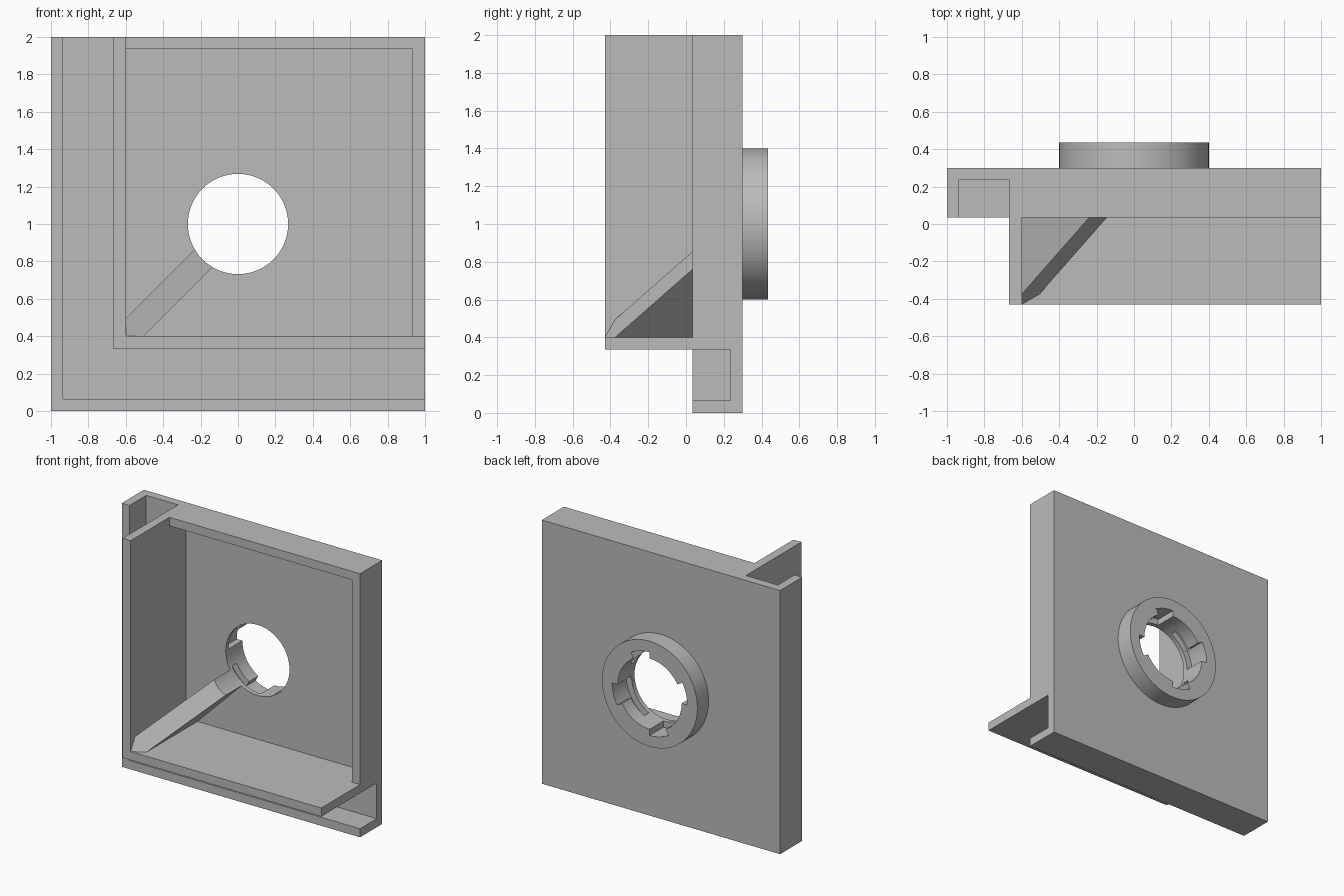
import bpy, bmesh, math
from mathutils import Vector

if "Cube" in bpy.data.objects:
    bpy.data.objects.remove(bpy.data.objects["Cube"])

grey = bpy.data.materials.new("plain grey")
grey.diffuse_color = (0.5, 0.5, 0.5, 1)
grey.use_nodes = True
grey.node_tree.nodes["Principled BSDF"].inputs["Base Color"].default_value = grey.diffuse_color


def prism(name, base, offset):
    """Closed solid: polygon of 3D points swept along an offset."""
    bm = bmesh.new()
    face = bm.faces.new([bm.verts.new(p) for p in base])
    swept = bmesh.ops.extrude_face_region(bm, geom=[face])["geom"]
    bmesh.ops.translate(bm, vec=Vector(offset),
                        verts=[v for v in swept if isinstance(v, bmesh.types.BMVert)])
    bmesh.ops.recalc_face_normals(bm, faces=bm.faces)
    mesh = bpy.data.meshes.new(name)
    bm.to_mesh(mesh)
    bm.free()
    ob = bpy.data.objects.new(name, mesh)
    bpy.context.collection.objects.link(ob)
    mesh.materials.append(grey)
    return ob


def front_shape(name, xz, y0, y1):
    return prism(name, [(x, y0, z) for x, z in xz], (0, y1 - y0, 0))


def box(name, x0, x1, y0, y1, z0, z1):
    return front_shape(name, [(x0, z0), (x1, z0), (x1, z1), (x0, z1)], y0, y1)


def arc(r, a0, a1, n):
    return [(r * math.cos(math.radians(a0 + (a1 - a0) * i / n)),
             1 + r * math.sin(math.radians(a0 + (a1 - a0) * i / n))) for i in range(n + 1)]


def disc(name, r, y0, y1):
    return front_shape(name, arc(r, 0, 360, 72)[:-1], y0, y1)


def sector(name, r0, r1, a0, a1, y0, y1):
    return front_shape(name, arc(r0, a0, a1, 8) + arc(r1, a1, a0, 8), y0, y1)


def combine(target, tool, operation):
    mod = target.modifiers.new(tool.name, "BOOLEAN")
    mod.operation, mod.object, mod.solver = operation, tool, "EXACT"
    bpy.context.view_layer.objects.active = target
    bpy.ops.object.modifier_apply(modifier=mod.name)
    bpy.data.objects.remove(tool, do_unlink=True)


# Square housing with an L-shaped channel (left and bottom) and a main recess
FRONT, FLOOR, BACK = 0.035, 0.235, 0.30
housing = box("housing", -1, 1, FRONT, BACK, 0, 2)
channel = [(-0.935, 0.065), (1.1, 0.065), (1.1, 0.335), (-0.667, 0.335),
           (-0.667, 2.1), (-0.935, 2.1)]
combine(housing, front_shape("channel", channel, -0.1, FLOOR), "DIFFERENCE")
combine(housing, box("recess", -0.6, 0.933, -0.1, FLOOR, 0.4, 1.935), "DIFFERENCE")

# L-shaped flange reaching forward
flange = [(-0.667, 0.335), (1, 0.335), (1, 0.4), (-0.6, 0.4), (-0.6, 2), (-0.667, 2)]
combine(housing, front_shape("flange", flange, -0.43, 0.26), "UNION")

# Diagonal gusset from the flange corner to the hole
along, across = Vector((1, 0, 1)).normalized(), Vector((-1, 0, 1)).normalized()
corner, half = Vector((-0.6, 0, 0.4)), 0.067
side = [(0, -0.429), (0.65, 0.094), (0.65, 0.26), (0, 0.26)]
gusset = prism("gusset", [corner + along * d + Vector((0, y, 0)) - across * half
                          for d, y in side], across * 2 * half)
combine(housing, gusset, "UNION")

# Rear collar and the through hole
combine(housing, disc("collar", 0.4, 0.27, 0.435), "UNION")
combine(housing, disc("bore", 0.268, -0.5, 0.6), "DIFFERENCE")

# Four twist-lock entries with side slots inside the collar
for k in range(4):
    a = 90 * k - 15
    combine(housing, sector("entry", 0.24, 0.315, a - 15, a + 15, 0.27, 0.5), "DIFFERENCE")
    combine(housing, sector("slot", 0.24, 0.314, a - 48, a - 10, 0.271, 0.325), "DIFFERENCE")

bpy.ops.object.select_all(action="DESELECT")
housing.select_set(True)
bpy.context.view_layer.objects.active = housing
bpy.ops.object.shade_smooth_by_angle(angle=math.radians(30))
